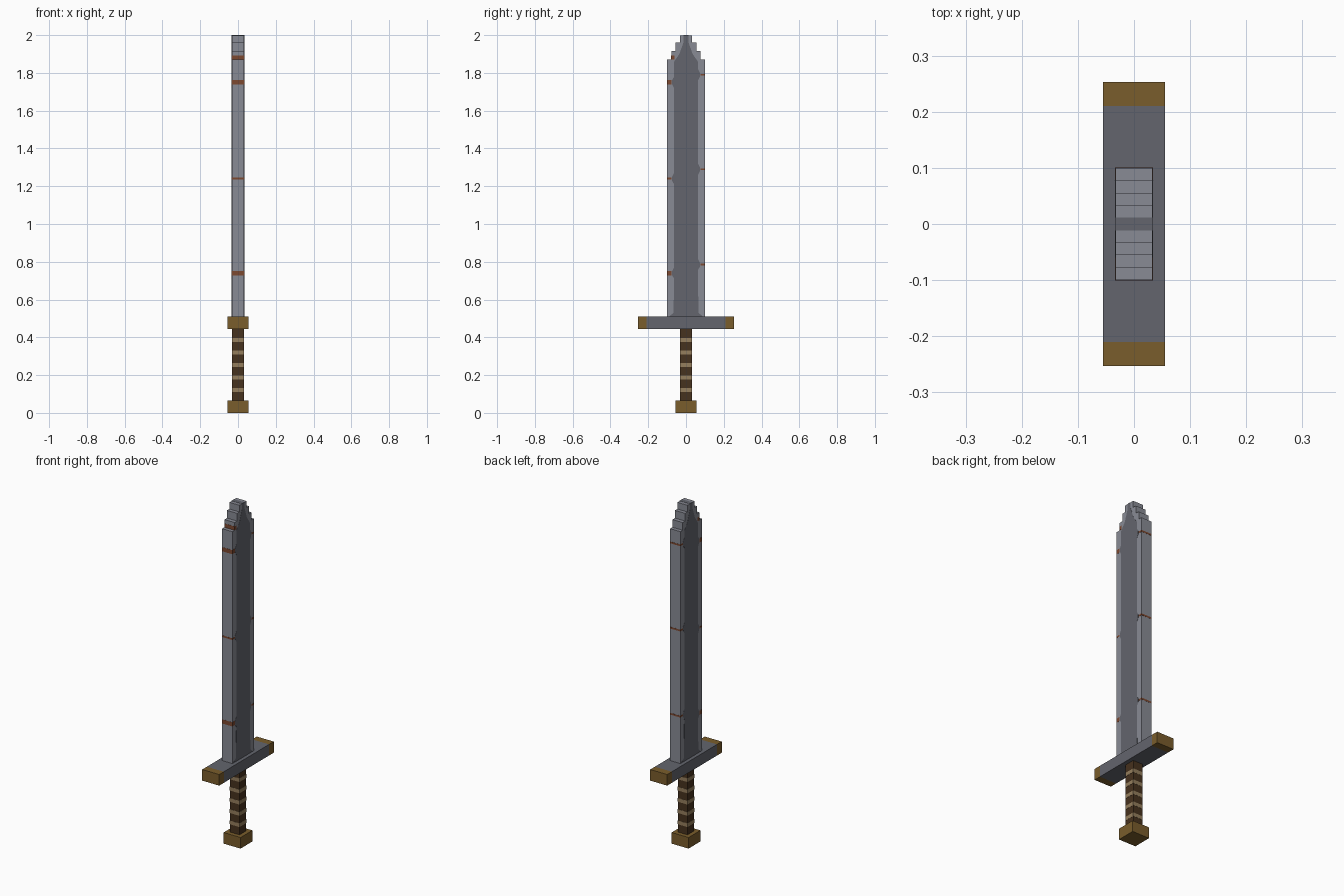
import bpy, bmesh
from mathutils import Vector

if "Cube" in bpy.data.objects:
    bpy.data.objects.remove(bpy.data.objects["Cube"])


def material(name, rgb):
    m = bpy.data.materials.new(name)
    m.use_nodes = True
    m.diffuse_color = (*rgb, 1)
    m.node_tree.nodes["Principled BSDF"].inputs["Base Color"].default_value = (*rgb, 1)
    return m


STEEL = material("light steel", (0.25, 0.26, 0.30))
DARK = material("dark steel", (0.125, 0.13, 0.155))
BRASS = material("aged brass", (0.195, 0.11, 0.025))
RUST = material("rust", (0.20, 0.065, 0.03))
LEATHER = material("brown leather", (0.062, 0.032, 0.013))
WRAP = material("tan cord", (0.30, 0.21, 0.11))


def finish(name, bm, mat):
    bmesh.ops.recalc_face_normals(bm, faces=bm.faces)
    mesh = bpy.data.meshes.new(name)
    bm.to_mesh(mesh)
    bm.free()
    mesh.materials.append(mat)
    ob = bpy.data.objects.new(name, mesh)
    bpy.context.collection.objects.link(ob)
    return ob


def box(name, mat, half_x, y0, y1, z0, z1):
    bm = bmesh.new()
    bmesh.ops.create_cube(bm, size=1)
    bmesh.ops.scale(bm, vec=(2 * half_x, y1 - y0, z1 - z0), verts=bm.verts)
    bmesh.ops.translate(bm, vec=(0, (y0 + y1) / 2, (z0 + z1) / 2), verts=bm.verts)
    return finish(name, bm, mat)


def slab(name, mat, half_x, outline):
    """Extrude a (y, z) outline across x."""
    bm = bmesh.new()
    face = bm.faces.new([bm.verts.new((-half_x, y, z)) for y, z in outline])
    ext = bmesh.ops.extrude_face_region(bm, geom=[face])
    moved = [v for v in ext["geom"] if isinstance(v, bmesh.types.BMVert)]
    bmesh.ops.translate(bm, vec=Vector((2 * half_x, 0, 0)), verts=moved)
    return finish(name, bm, mat)


# Pommel, grip and cord wraps
box("pommel", BRASS, 0.055, -0.055, 0.055, 0, 0.065)
box("grip", LEATHER, 0.031, -0.031, 0.031, 0.065, 0.445)
for i in range(5):
    z = 0.122 + 0.066 * i
    box(f"grip_wrap_{i + 1}", WRAP, 0.032, -0.032, 0.032, z - 0.011, z + 0.011)

# Crossguard with brass ends
box("crossguard", DARK, 0.055, -0.21, 0.21, 0.445, 0.51)
for side, label in ((-1, "front"), (1, "back")):
    y0, y1 = sorted((side * 0.21, side * 0.253))
    box(f"guard_cap_{label}", BRASS, 0.055, y0, y1, 0.445, 0.51)

# Blade with a stepped tip
steps = [(0.1, 1.87), (0.078, 1.915), (0.055, 1.96), (0.033, 1.999)]
half, base = [], 0.51
for y, top in steps:
    half += [(y, base), (y, top)]
    base = top
slab("blade", STEEL, 0.033, half + [(-y, z) for y, z in reversed(half)])

# Dark core, swelling toward the edge at each worn notch
front_marks, back_marks = (0.74, 1.24, 1.75), (0.785, 1.29, 1.79)


def core_side(marks):
    pts = [(0.09, 0.51), (0.066, 0.53)]
    for z in marks:
        pts += [(0.063, z - 0.03), (0.074, z - 0.01), (0.074, z + 0.01), (0.063, z + 0.03)]
    return pts + [(0.063, 1.86), (0.035, 1.9), (0.012, 1.965), (0.012, 2.0)]


slab("blade_core", DARK, 0.0338,
     core_side(back_marks) + [(-y, z) for y, z in reversed(core_side(front_marks))])

# Rust patches on the cutting edges
for side, marks, label in ((-1, front_marks, "front"), (1, back_marks, "back")):
    for i, z in enumerate(marks):
        h = 0.012 if side < 0 and i != 1 else 0.005
        y0, y1 = sorted((side * 0.078, side * 0.1008))
        box(f"rust_{label}_{i + 1}", RUST, 0.0337, y0, y1, z - h, z + h)
box("rust_tip", RUST, 0.0337, -0.0788, -0.06, 1.87, 1.892)
